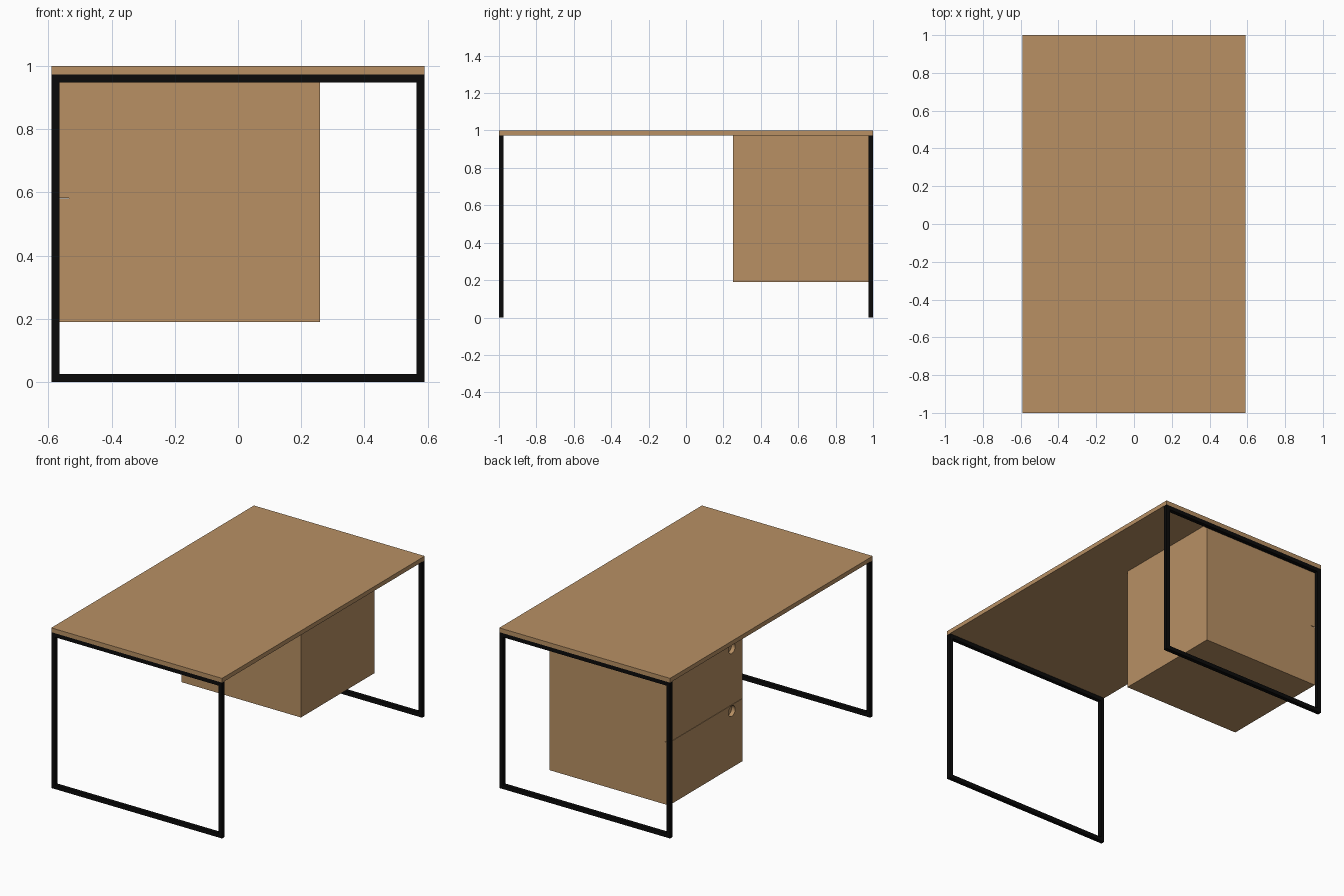
import bpy, bmesh, math
from mathutils import Matrix

if "Cube" in bpy.data.objects:
    bpy.data.objects.remove(bpy.data.objects["Cube"])


def material(name, rgb):
    m = bpy.data.materials.new(name)
    m.diffuse_color = (*rgb, 1)
    m.use_nodes = True
    m.node_tree.nodes["Principled BSDF"].inputs["Base Color"].default_value = m.diffuse_color
    return m


WOOD = material("warm wood", (0.48, 0.28, 0.127))
BLACK = material("black metal", (0.003, 0.003, 0.003))


def finish(name, bm, mat):
    bmesh.ops.recalc_face_normals(bm, faces=bm.faces)
    me = bpy.data.meshes.new(name)
    bm.to_mesh(me)
    bm.free()
    me.materials.append(mat)
    ob = bpy.data.objects.new(name, me)
    bpy.context.collection.objects.link(ob)
    return ob


def box(name, lo, hi, mat):
    bm = bmesh.new()
    size = [b - a for a, b in zip(lo, hi)]
    mid = [(a + b) / 2 for a, b in zip(lo, hi)]
    bmesh.ops.create_cube(bm, size=1, matrix=Matrix.Translation(mid) @ Matrix.Diagonal((*size, 1)))
    return finish(name, bm, mat)


W, T, TOP = 0.59, 0.025, 0.973


def leg_frame(name, y0, y1):
    # closed rectangular loop of square tube
    bm = bmesh.new()
    outer = [(-W, 0), (W, 0), (W, TOP), (-W, TOP)]
    inner = [(-W + T, T), (W - T, T), (W - T, TOP - T), (-W + T, TOP - T)]
    o = [bm.verts.new((x, y0, z)) for x, z in outer]
    i = [bm.verts.new((x, y0, z)) for x, z in inner]
    faces = [bm.faces.new((o[k], o[(k + 1) % 4], i[(k + 1) % 4], i[k])) for k in range(4)]
    ext = bmesh.ops.extrude_face_region(bm, geom=faces, use_keep_orig=True)
    verts = [v for v in ext["geom"] if isinstance(v, bmesh.types.BMVert)]
    bmesh.ops.translate(bm, verts=verts, vec=(0, y1 - y0, 0))
    return finish(name, bm, BLACK)


# Desk top and the two leg frames
box("desk_top", (-W, -1, TOP), (W, 1, 1), WOOD)
leg_frame("front_leg_frame", -1, -1 + T)
leg_frame("back_leg_frame", 1 - T, 1)

# Drawer cabinet hung under the top at the back end
X0, X1, Y0, Y1, Z0 = -0.565, 0.26, 0.25, 0.975, 0.19
FRONT = X0 + 0.03
box("drawer_cabinet", (FRONT, Y0, Z0), (X1, Y1, TOP), WOOD)

# Two drawer fronts on the left side, each with a round finger hole
split = (Z0 + TOP) / 2
for label, za, zb in (("lower", Z0, split - 0.001), ("upper", split + 0.001, TOP)):
    front = box(label + "_drawer_front", (X0, Y0, za), (FRONT, Y1, zb), WOOD)
    bm = bmesh.new()
    bmesh.ops.create_cone(
        bm, cap_ends=True, segments=32, radius1=0.033, radius2=0.033, depth=0.05,
        matrix=Matrix.Translation((X0, 0.355, zb - 0.038)) @ Matrix.Rotation(math.pi / 2, 4, 'Y'))
    cutter = finish(label + "_hole_cutter", bm, WOOD)
    cutter.hide_render = True
    cutter.hide_viewport = True
    mod = front.modifiers.new("finger_hole", 'BOOLEAN')
    mod.operation = 'DIFFERENCE'
    mod.solver = 'EXACT'
    mod.object = cutter
